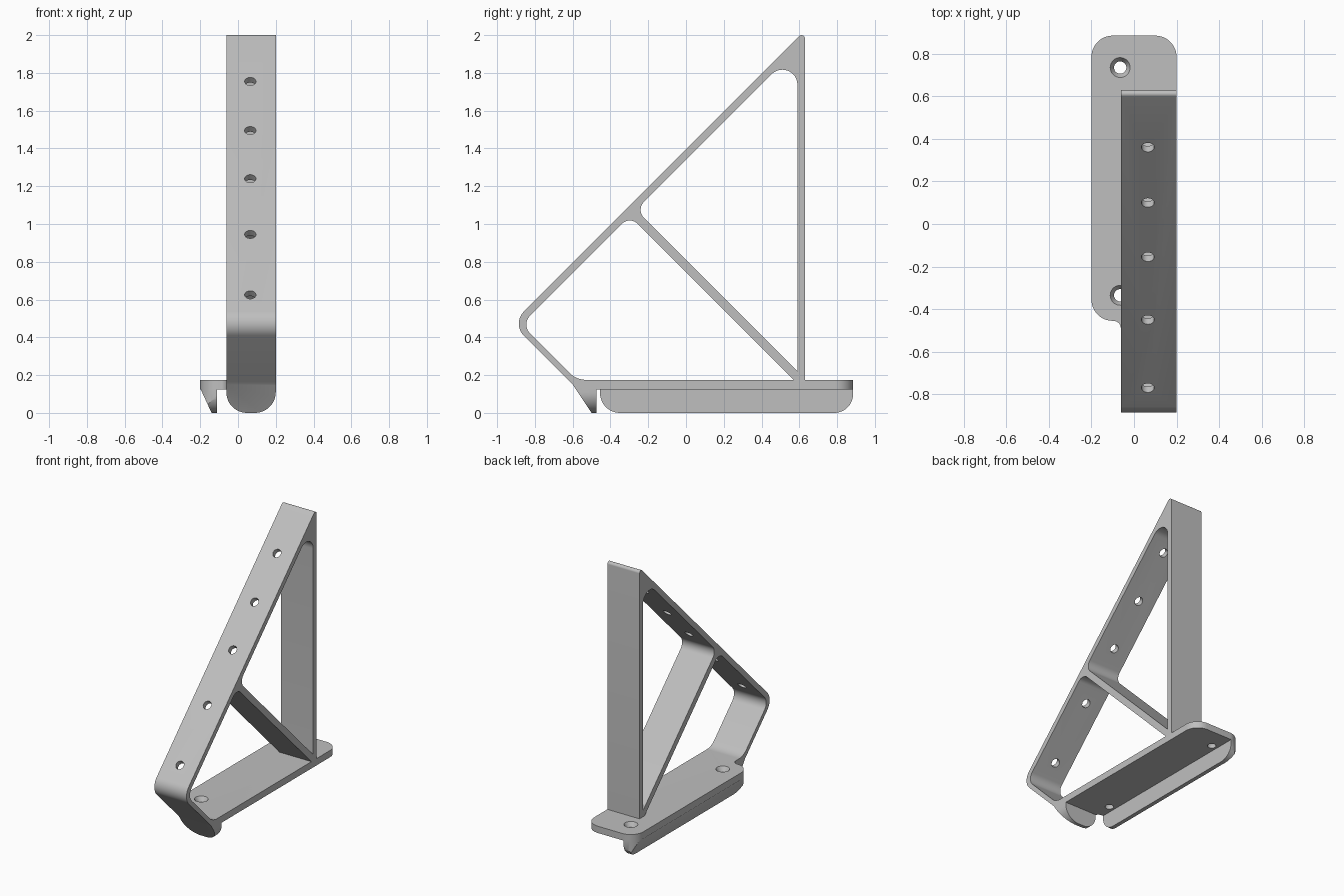
import bpy, bmesh, math
from mathutils import Vector, Matrix

old = bpy.data.objects.get("Cube")
if old:
    bpy.data.objects.remove(old, do_unlink=True)

grey = bpy.data.materials.new("plain grey")
grey.use_nodes = True
grey.diffuse_color = (0.52, 0.52, 0.52, 1)
grey.node_tree.nodes["Principled BSDF"].inputs["Base Color"].default_value = grey.diffuse_color


def rounded(corners, steps=12):
    """Outline from (a, b, radius) corners, each filleted with an arc."""
    out = []
    for i, (a, b, r) in enumerate(corners):
        p = Vector((a, b))
        if not r:
            out.append(p)
            continue
        u = (Vector(corners[i - 1][:2]) - p).normalized()
        v = (Vector(corners[(i + 1) % len(corners)][:2]) - p).normalized()
        half = u.angle(v) / 2
        centre = p + (u + v).normalized() * r / math.sin(half)
        start = p + u * r / math.tan(half) - centre
        end = p + v * r / math.tan(half) - centre
        sweep = math.pi - 2 * half
        for k in range(steps + 1):
            t = k / steps
            out.append(centre + (start * math.sin((1 - t) * sweep)
                                 + end * math.sin(t * sweep)) / math.sin(sweep))
    return out


def finish(name, bm):
    bmesh.ops.recalc_face_normals(bm, faces=bm.faces)
    mesh = bpy.data.meshes.new(name)
    bm.to_mesh(mesh)
    bm.free()
    mesh.materials.append(grey)
    ob = bpy.data.objects.new(name, mesh)
    bpy.context.collection.objects.link(ob)
    return ob


def prism(name, corners, axis, low, high):
    """Extrude a rounded outline along one axis."""
    place = {"x": lambda p, d: (d, p.x, p.y),
             "y": lambda p, d: (p.x, d, p.y),
             "z": lambda p, d: (p.x, p.y, d)}[axis]
    bm = bmesh.new()
    pts = rounded(corners)
    ends = [[bm.verts.new(place(p, d)) for p in pts] for d in (low, high)]
    for ring in ends:
        bm.faces.new(ring)
    for i in range(len(pts)):
        bm.faces.new((ends[0][i - 1], ends[0][i], ends[1][i], ends[1][i - 1]))
    return finish(name, bm)


def cone(name, r1, r2, depth, location, tilt=0):
    bm = bmesh.new()
    bmesh.ops.create_cone(bm, cap_ends=True, segments=32, radius1=r1, radius2=r2, depth=depth,
                          matrix=Matrix.Translation(location) @ Matrix.Rotation(tilt, 4, "X"))
    return finish(name, bm)


def combine(ob, tool, operation="DIFFERENCE", keep=False):
    bpy.context.view_layer.objects.active = ob
    mod = ob.modifiers.new("shape", "BOOLEAN")
    mod.operation, mod.solver, mod.object = operation, "EXACT", tool
    bpy.ops.object.modifier_apply(modifier=mod.name)
    if not keep:
        bpy.data.objects.remove(tool, do_unlink=True)


LEFT, INNER, RIGHT = 0.2, -0.062, -0.2
TOP, UNDER = 0.175, 0.125

# Triangular frame with two openings
frame = prism("triangular_frame", [
    (0.63, 0.165, 0), (0.63, 2.025, 0.018), (-0.9225, 0.4725, 0.09), (-0.615, 0.165, 0)],
    "x", INNER, LEFT)
upper = prism("upper_opening", [
    (0.59, 0.22, 0), (0.59, 1.93, 0.08), (-0.265, 1.075, 0.06)], "x", -0.5, 0.5)
lower = prism("lower_opening", [
    (0.57, TOP, 0), (-0.2975, 1.0425, 0.058), (-0.8725, 0.4675, 0.066), (-0.58, TOP, 0.12)],
    "x", -0.5, 0.5)
combine(frame, upper)
combine(frame, lower)

# Row of holes through the sloping bar
for z in (1.755, 1.495, 1.24, 0.945, 0.625):
    combine(frame, cone("bar_hole", 0.03, 0.03, 0.12,
                        (0.065, z - 1.381, z - 0.014), math.radians(45)))

# Base plate
plan = [(LEFT, 0.885, 0.1), (RIGHT, 0.885, 0.1), (RIGHT, -0.455, 0.1),
        (INNER, -0.455, 0.035), (INNER, -0.55, 0), (LEFT, -0.55, 0)]
plate = prism("base_plate", plan, "z", UNDER, TOP)

# Countersunk screw holes, also clearing the frame's foot
for y in (0.735, -0.335):
    for tool in (cone("screw_hole", 0.029, 0.029, 0.2, (-0.065, y, 0.15)),
                 cone("countersink", 0.028, 0.048, 0.034, (-0.065, y, 0.16))):
        combine(frame, tool, keep=True)
        combine(plate, tool)

# Long wedge lip under the right edge, trimmed to rounded ends
side_lip = prism("side_lip", [
    (RIGHT, UNDER + 0.005, 0), (-0.14, 0, 0), (-0.11, 0, 0), (-0.11, UNDER + 0.005, 0)],
    "y", -0.6, 1)
combine(side_lip, prism("lip_ends", [
    (-0.455, 0.15, 0), (-0.455, 0, 0.105), (0.885, 0, 0.1), (0.885, 0.15, 0)],
    "x", -0.5, 0.5), "INTERSECT")
combine(side_lip, prism("lip_plan", plan, "z", -0.1, 0.3), "INTERSECT")

# Front wedge lip with rounded lower corners
front_lip = prism("front_lip", [
    (-0.57, TOP, 0), (-0.615, 0.165, 0), (-0.6, 0.15, 0), (-0.5, 0, 0),
    (-0.475, 0, 0), (-0.475, 0.17, 0)], "x", INNER, LEFT)
combine(front_lip, prism("lip_corners", [
    (INNER, 0.3, 0), (INNER, 0, 0.11), (LEFT, 0, 0.11), (LEFT, 0.3, 0)],
    "y", -1, 1), "INTERSECT")

# Smooth curved surfaces, sharp edges kept
bpy.ops.object.select_all(action="DESELECT")
for ob in (frame, plate, side_lip, front_lip):
    ob.select_set(True)
bpy.context.view_layer.objects.active = frame
bpy.ops.object.shade_smooth_by_angle(angle=math.radians(30))
